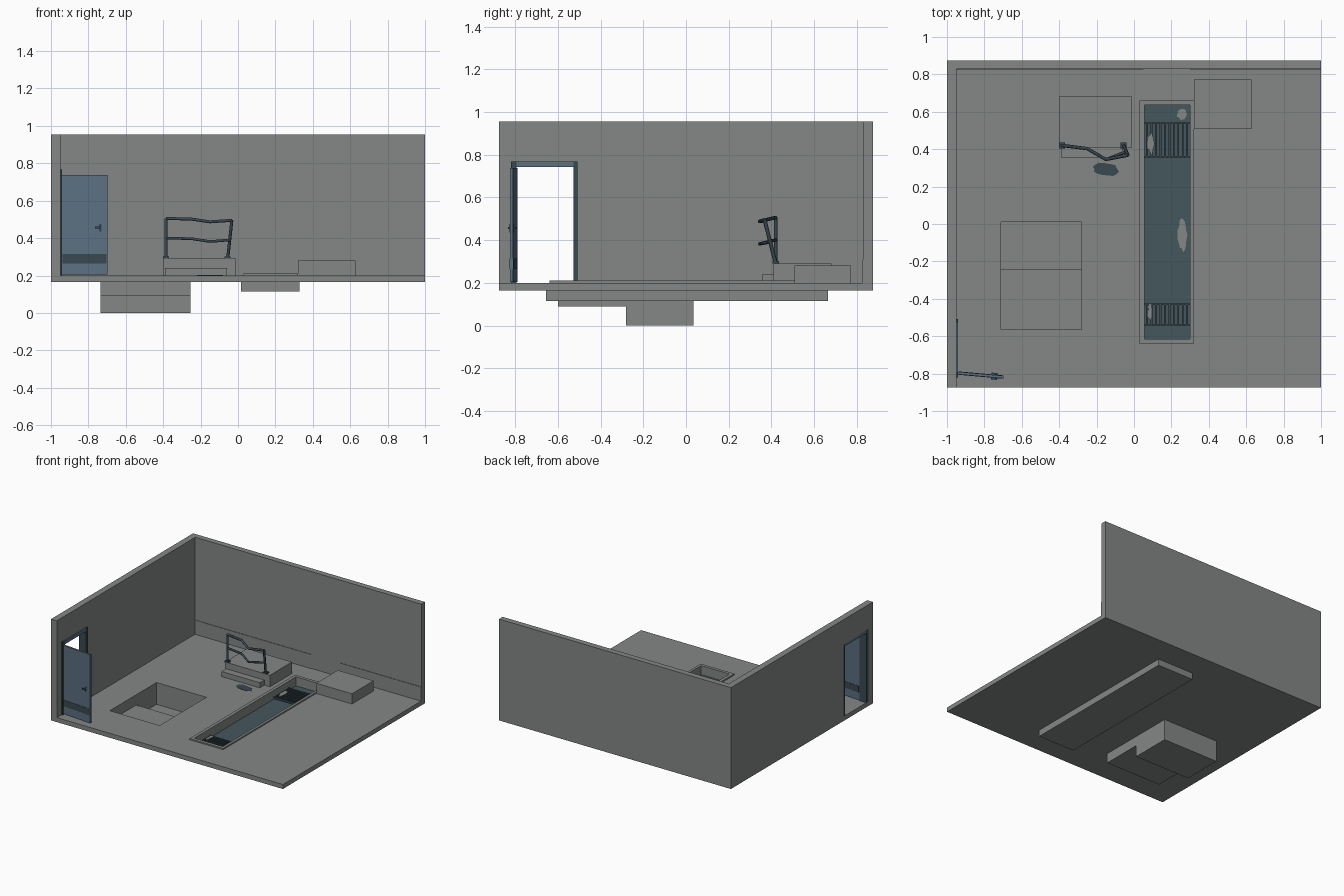
import bpy, bmesh, math, random
from mathutils import Vector

random.seed(4)
old = bpy.data.objects.get("Cube")
if old:
    bpy.data.objects.remove(old, do_unlink=True)


def material(name, rgb):
    m = bpy.data.materials.new(name)
    m.use_nodes = True
    m.diffuse_color = (*rgb, 1)
    m.node_tree.nodes["Principled BSDF"].inputs["Base Color"].default_value = (*rgb, 1)
    return m


CONCRETE = material("concrete grey", (0.23, 0.245, 0.235))
BLUE = material("door blue", (0.105, 0.16, 0.225))
STEEL = material("dark steel", (0.04, 0.065, 0.08))
BASIN = material("basin slate", (0.06, 0.095, 0.11))


def finish(name, bm, mat):
    bmesh.ops.recalc_face_normals(bm, faces=bm.faces)
    me = bpy.data.meshes.new(name)
    bm.to_mesh(me)
    bm.free()
    me.materials.append(mat)
    ob = bpy.data.objects.new(name, me)
    bpy.context.collection.objects.link(ob)
    return ob


def box(name, x, y, z, mat=CONCRETE):
    """Box from its (min, max) range on each axis."""
    bm = bmesh.new()
    bmesh.ops.create_cube(bm, size=1)
    for v in bm.verts:
        v.co = [r[0] if c < 0 else r[1] for c, r in zip(v.co, (x, y, z))]
    return finish(name, bm, mat)


def carve(ob, *ranges):
    """Cut box-shaped openings out of an object and bake the result."""
    for r in ranges:
        cutter = box("cutter", *r)
        mod = ob.modifiers.new("cut", 'BOOLEAN')
        mod.operation, mod.solver, mod.object = 'DIFFERENCE', 'EXACT', cutter
        bpy.context.view_layer.update()
        baked = bpy.data.meshes.new_from_object(
            ob.evaluated_get(bpy.context.evaluated_depsgraph_get()))
        ob.modifiers.clear()
        ob.data = baked
        bpy.data.objects.remove(cutter, do_unlink=True)


def tube(name, points, radius, mat=STEEL):
    """Round bar swept along a path."""
    cu = bpy.data.curves.new(name, 'CURVE')
    cu.dimensions, cu.bevel_depth, cu.bevel_resolution = '3D', radius, 1
    cu.use_fill_caps = True
    sp = cu.splines.new('POLY')
    sp.points.add(len(points) - 1)
    for p, co in zip(sp.points, points):
        p.co = (*co, 1)
    cu.materials.append(mat)
    ob = bpy.data.objects.new(name, cu)
    bpy.context.collection.objects.link(ob)
    return ob


def patch(name, centre, rx, ry, mat):
    """Thin ragged stain lying flat."""
    bm = bmesh.new()
    ring = []
    for i in range(18):
        a = math.tau * i / 18
        k = random.uniform(0.75, 1.05)
        ring.append(bm.verts.new((centre[0] + rx * k * math.cos(a),
                                  centre[1] + ry * k * math.sin(a), centre[2])))
    face = bm.faces.new(ring)
    top = bmesh.ops.extrude_face_region(bm, geom=[face])["geom"]
    bmesh.ops.translate(bm, vec=(0, 0, 0.002),
                        verts=[g for g in top if isinstance(g, bmesh.types.BMVert)])
    return finish(name, bm, mat)


# Openings below the floor
pit_shallow = ((-0.71, -0.28), (-0.565, -0.235), (0.12, 0.3))
pit_deep = ((-0.71, -0.28), (-0.24, 0.01), (0.03, 0.3))
trench_hole = ((0.055, 0.3), (-0.615, 0.635), (0.135, 0.3))

# Floor slab and sunken shells
carve(box("floor", (-1, 1), (-0.875, 0.875), (0.165, 0.2)),
      pit_shallow, pit_deep, trench_hole)
carve(box("pit_shallow_shell", (-0.735, -0.255), (-0.6, -0.28), (0.09, 0.165)), pit_shallow)
carve(box("pit_deep_shell", (-0.735, -0.255), (-0.28, 0.035), (0, 0.165)),
      pit_shallow, pit_deep)
carve(box("trench_shell", (0.015, 0.33), (-0.655, 0.665), (0.115, 0.165)), trench_hole)
carve(box("trench_rim", (0.03, 0.32), (-0.64, 0.66), (0.2, 0.21)), trench_hole)
box("trench_bed", (0.055, 0.3), (-0.615, 0.635), (0.133, 0.14), BASIN)

# Grates in the trench
for n, (y0, y1) in enumerate(((0.36, 0.54), (-0.54, -0.43))):
    for i in range(10):
        x = 0.07 + i * 0.0238
        box(f"grate_bar_{n}_{i}", (x - 0.005, x + 0.005), (y0, y1), (0.15, 0.165), STEEL)
    for y in (y0, y1):
        box(f"grate_end_{n}", (0.055, 0.3), (y - 0.004, y + 0.004), (0.147, 0.162), STEEL)

# Walls with skirting
carve(box("right_wall", (-1, -0.95), (-0.875, 0.875), (0.2, 0.955)),
      ((-1.1, -0.9), (-0.81, -0.515), (0.19, 0.76)))
box("back_wall", (-0.95, 1), (0.83, 0.875), (0.2, 0.955))
for i, x in enumerate(((-0.95, 0.05), (0.3, 1))):
    box(f"back_skirting_{i}", x, (0.826, 0.831), (0.2, 0.31))

# Door frame, leaf, kick plate and handle
for name, y, z in (("front_jamb", (-0.82, -0.793), (0.2, 0.768)),
                   ("rear_jamb", (-0.528, -0.507), (0.2, 0.768)),
                   ("door_header", (-0.793, -0.528), (0.742, 0.768))):
    box(name, (-1.0, -0.94), y, z, BLUE if "header" in name else STEEL)

hinge, swing = Vector((-0.942, -0.797, 0)), math.radians(-5)
door_parts = [
    box("door_leaf", (0, 0.245), (-0.007, 0.007), (0.205, 0.738), BLUE),
    box("door_kick_plate", (0.004, 0.241), (-0.009, 0.009), (0.265, 0.315), STEEL),
    box("door_lock_plate", (0.2, 0.214), (-0.01, 0.01), (0.435, 0.475), STEEL),
    box("door_handle", (0.18, 0.212), (-0.018, 0.018), (0.452, 0.462), STEEL),
]
for part in door_parts:
    part.location, part.rotation_euler.z = hinge, swing

# Raised blocks
box("platform", (-0.4, -0.012), (0.41, 0.682), (0.2, 0.29))
box("platform_step", (-0.39, -0.06), (0.355, 0.41), (0.2, 0.24))
box("low_block", (0.32, 0.628), (0.507, 0.773), (0.2, 0.28))

# Bent railing
bend = ((-0.385, 0.42, 0.505), (-0.25, 0.403, 0.502), (-0.15, 0.345, 0.487), (-0.033, 0.368, 0.495))
tube("top_rail", bend, 0.009)
tube("middle_rail", [(x - 0.008 * (i == 3), y + 0.02 * (i == 3), z - 0.105)
                     for i, (x, y, z) in enumerate(bend)], 0.008)
tube("post_right", [(-0.385, 0.42, 0.29), bend[0]], 0.009)
tube("post_left", [(-0.055, 0.42, 0.29), bend[3]], 0.009)
for x in (-0.385, -0.055):
    box("post_foot", (x - 0.016, x + 0.016), (0.405, 0.435), (0.29, 0.302), STEEL)

# Stains and worn patches
patch("floor_stain", (-0.15, 0.292, 0.2), 0.075, 0.04, STEEL)
patch("bed_wear_middle", (0.258, -0.06, 0.14), 0.028, 0.09, CONCRETE)
patch("bed_wear_back", (0.255, 0.585, 0.14), 0.028, 0.033, CONCRETE)
patch("grate_wear_back", (0.09, 0.43, 0.165), 0.02, 0.06, CONCRETE)
patch("grate_wear_front", (0.085, -0.47, 0.165), 0.012, 0.045, CONCRETE)
patch("pit_wear", (-0.3, -0.41, 0.12), 0.018, 0.1, CONCRETE)
